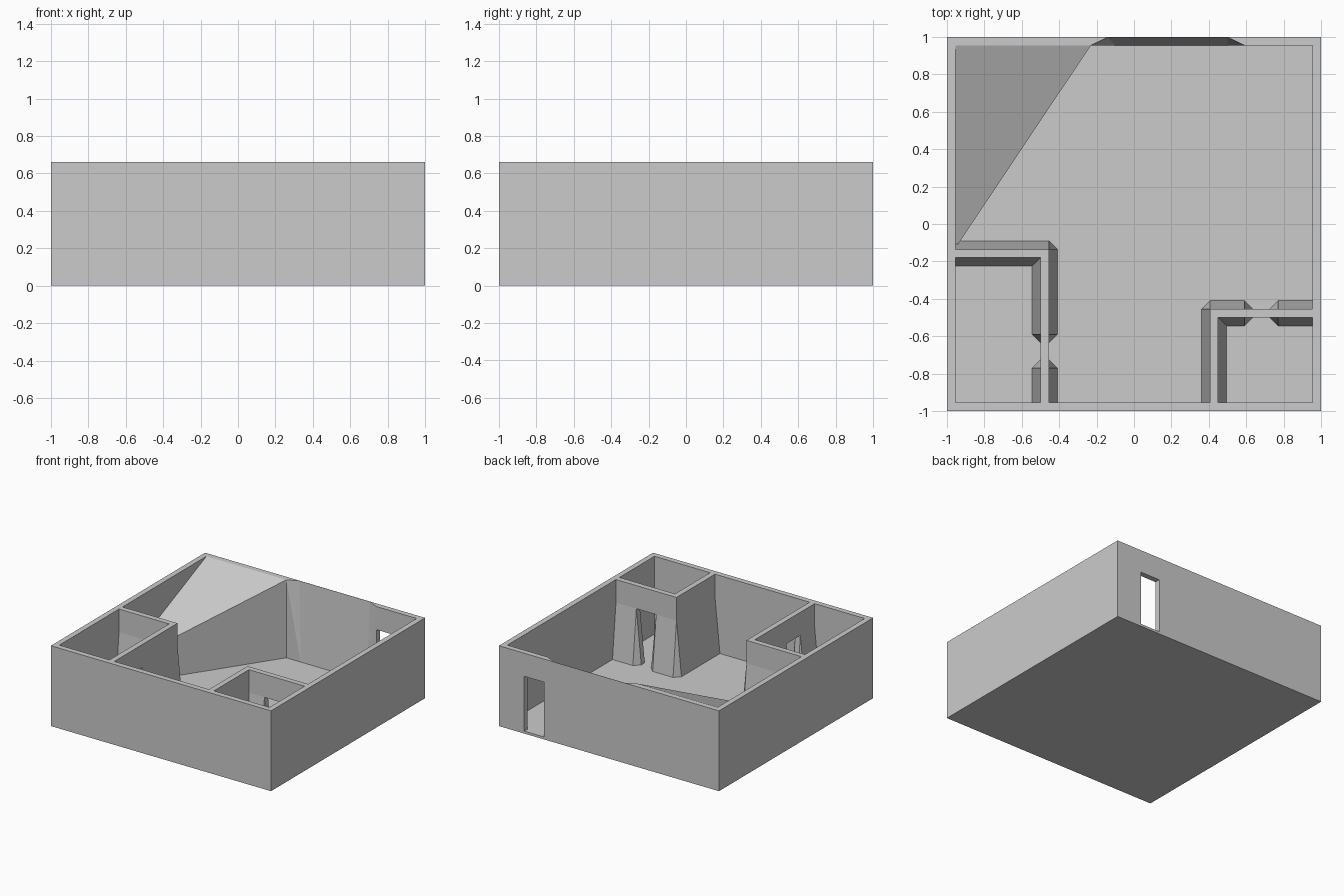
import bpy, bmesh

if "Cube" in bpy.data.objects:
    bpy.data.objects.remove(bpy.data.objects["Cube"])

H, FLOOR, DOOR, T = 0.66, 0.02, 0.47, 0.045   # wall top, floor top, door head, wall thickness
IN = 1 - T                                    # inner face of the outer walls


def hull(name, pts):
    """Convex solid around a few points."""
    bm = bmesh.new()
    for p in pts:
        bm.verts.new(p)
    res = bmesh.ops.convex_hull(bm, input=bm.verts[:])
    junk = {v for v in res["geom_interior"] + res["geom_unused"]
            if isinstance(v, bmesh.types.BMVert) and v.is_valid}
    bmesh.ops.delete(bm, geom=list(junk), context='VERTS')
    bmesh.ops.dissolve_limit(bm, angle_limit=0.002, verts=bm.verts[:], edges=bm.edges[:])
    bmesh.ops.recalc_face_normals(bm, faces=bm.faces[:])
    mesh = bpy.data.meshes.new(name)
    bm.to_mesh(mesh)
    bm.free()
    ob = bpy.data.objects.new(name, mesh)
    bpy.context.collection.objects.link(ob)
    return ob


def box(name, x0, x1, y0, y1, z0, z1):
    return hull(name, [(x, y, z) for x in (x0, x1) for y in (y0, y1) for z in (z0, z1)])


def cut(ob, cutter):
    mod = ob.modifiers.new("cut", 'BOOLEAN')
    mod.operation, mod.solver, mod.object = 'DIFFERENCE', 'EXACT', cutter
    bpy.context.view_layer.objects.active = ob
    bpy.ops.object.modifier_apply(modifier=mod.name)
    bpy.data.objects.remove(cutter)


def flared_base(name, x0, x1, y0, y1):
    """Wall piece below door height, spreading to a chamfered footprint."""
    pts = [(x, y, DOOR) for x in (x0, x1) for y in (y0, y1)]
    lim = lambda v: max(-0.98, min(0.98, v))
    for x, sx in ((x0, -1), (x1, 1)):
        for y, sy in ((y0, -1), (y1, 1)):
            pts.append((lim(x + sx * T), y, FLOOR))
            pts.append((x, lim(y + sy * T), FLOOR))
    return hull(name, pts)


# outer shell with floor
shell = box("outer_shell", -1, 1, -1, 1, 0, H)
cut(shell, box("interior_cutter", -IN, IN, -IN, IN, FLOOR, 1))

# doorway in the back wall
cut(shell, box("door_cutter", 0.59, 0.77, 0.9, 1.1, FLOOR, DOOR))

# leaning recess in the back wall
top = [(-0.23, IN), (0.59, IN), (-0.14, 0.998), (0.5, 0.998)]
cut(shell, hull("recess_cutter",
                [(x, y, z) for x, y in top for z in (H, H + 0.1)] +
                [(-0.1, IN, FLOOR), (0.5, IN, FLOOR)] +
                [(-0.23, 0.93, H + 0.1), (0.59, 0.93, H + 0.1)]))

# sloping wedge in the back left corner
wedge = [(-IN, IN, H), (-0.23, IN, H), (-IN, -0.13, 0.19)]
hull("corner_wedge", wedge + [(x, y, FLOOR) for x, y, z in wedge])

# left room: straight wall, and a side wall with a door
box("left_room_back_wall", -0.98, -0.455, -0.18, -0.135, DOOR, H)
box("left_room_side_wall", -0.5, -0.455, -0.98, -0.18, DOOR, H)
flared_base("left_room_back_base", -IN, -0.455, -0.18, -0.135)
flared_base("left_room_jamb_back", -0.5, -0.455, -0.59, -0.135)
flared_base("left_room_jamb_front", -0.5, -0.455, -IN, -0.77)

# right room: side wall, and a back wall with a door
box("right_room_back_wall", 0.405, 0.98, -0.5, -0.455, DOOR, H)
box("right_room_side_wall", 0.405, 0.45, -0.98, -0.5, DOOR, H)
flared_base("right_room_side_base", 0.405, 0.45, -IN, -0.455)
flared_base("right_room_jamb_left", 0.405, 0.59, -0.5, -0.455)
flared_base("right_room_jamb_right", 0.77, IN, -0.5, -0.455)
